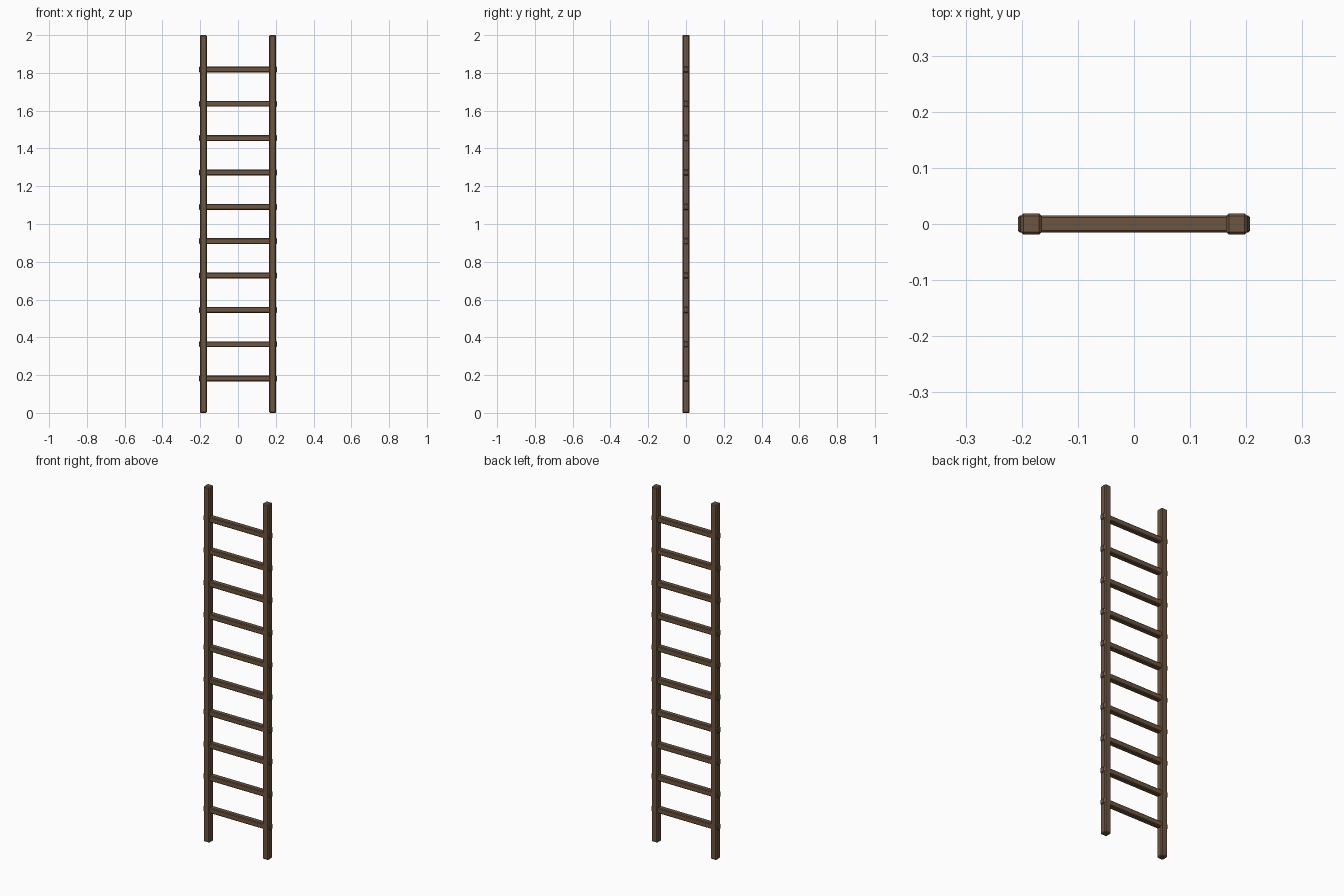
import bpy

if "Cube" in bpy.data.objects:
    bpy.data.objects.remove(bpy.data.objects["Cube"])

wood = bpy.data.materials.new("brown_wood")
wood.diffuse_color = (0.15, 0.09, 0.05, 1)
wood.use_nodes = True
wood.node_tree.nodes["Principled BSDF"].inputs["Base Color"].default_value = wood.diffuse_color


def beam(name, size, location, bevel):
    """Box with chamfered edges."""
    bpy.ops.mesh.primitive_cube_add(size=1, location=location)
    ob = bpy.context.object
    ob.name = name
    ob.scale = size
    bpy.ops.object.transform_apply(location=False, rotation=False, scale=True)
    mod = ob.modifiers.new("chamfer", 'BEVEL')
    mod.width = bevel
    mod.segments = 1
    ob.data.materials.append(wood)
    return ob


# Side rails
for side, x in (("left", -0.183), ("right", 0.183)):
    beam(side + "_rail", (0.038, 0.038, 2.0), (x, 0, 1.0), 0.005)

# Evenly spaced rungs, ends poking through the rails
RUNGS = 10
for i in range(1, RUNGS + 1):
    beam(f"rung_{i}", (0.414, 0.031, 0.031), (0, 0, 2.0 * i / (RUNGS + 1)), 0.004)
